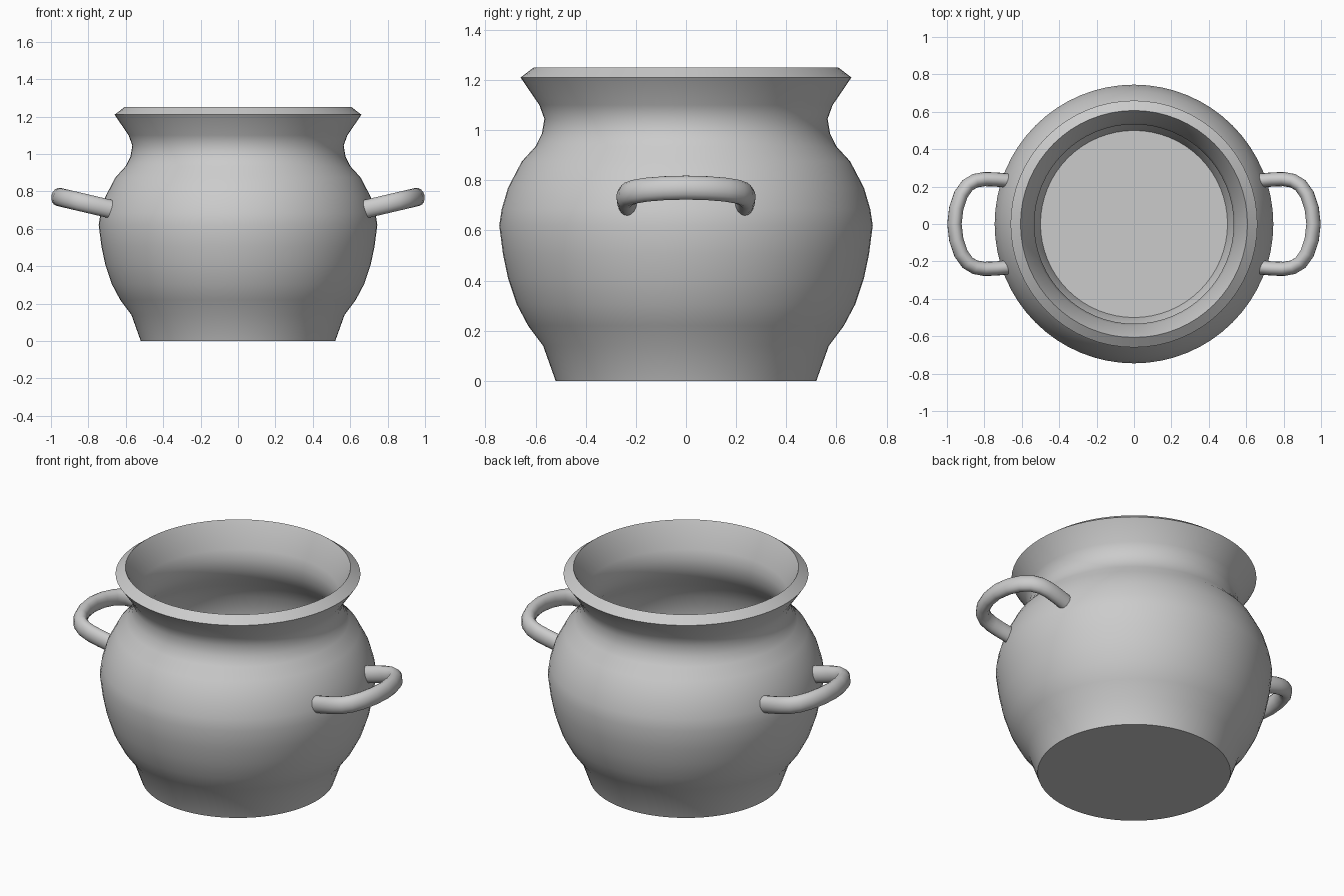
import bpy, bmesh, math
from mathutils import Vector

if "Cube" in bpy.data.objects:
    bpy.data.objects.remove(bpy.data.objects["Cube"])

SEGMENTS = 64


def finish(name, bm):
    bmesh.ops.recalc_face_normals(bm, faces=bm.faces)
    mesh = bpy.data.meshes.new(name)
    bm.to_mesh(mesh)
    bm.free()
    obj = bpy.data.objects.new(name, mesh)
    bpy.context.collection.objects.link(obj)
    bpy.ops.object.select_all(action='DESELECT')
    obj.select_set(True)
    bpy.context.view_layer.objects.active = obj
    bpy.ops.object.shade_smooth_by_angle(angle=math.radians(32))
    return obj


def bridge_rings(bm, rings):
    for a, b in zip(rings, rings[1:]):
        n = len(a)
        for i in range(n):
            bm.faces.new((a[i], a[(i + 1) % n], b[(i + 1) % n], b[i]))
    bm.faces.new(rings[0])
    bm.faces.new(rings[-1])


def lathe(name, profile):
    bm = bmesh.new()
    rings = []
    for r, z in profile:
        rings.append([bm.verts.new((r * math.cos(t), r * math.sin(t), z))
                      for t in (2 * math.pi * i / SEGMENTS for i in range(SEGMENTS))])
    bridge_rings(bm, rings)
    return finish(name, bm)


def handle(name, side):
    # half of the loop in plan, mirrored in y, rising outward
    half = [(0.675, 0.232), (0.74, 0.238), (0.80, 0.24), (0.85, 0.231), (0.89, 0.207),
            (0.925, 0.158), (0.95, 0.085), (0.96, 0)]
    plan = half + [(x, -y) for x, y in half[-2::-1]]
    slope = 0.235
    path = [Vector((x, y, 0.706 + slope * (x - 0.685))) for x, y in plan]
    up = Vector((-slope, 0, 1)).normalized()
    bm = bmesh.new()
    rings = []
    for i, p in enumerate(path):
        tangent = (path[min(i + 1, len(path) - 1)] - path[max(i - 1, 0)]).normalized()
        across = tangent.cross(up)
        ring = []
        for k in range(16):
            t = 2 * math.pi * k / 16
            v = p + across * (0.038 * math.cos(t)) + up * (0.049 * math.sin(t))
            ring.append(bm.verts.new((v.x * side, v.y, v.z)))
        rings.append(ring)
    bridge_rings(bm, rings)
    return finish(name, bm)


# Hollow pot: outside from foot to rim, then inside down to the floor
outer = [(0.52, 0), (0.57, 0.14), (0.63, 0.22), (0.675, 0.305), (0.71, 0.41), (0.73, 0.505),
         (0.745, 0.62), (0.735, 0.685), (0.71, 0.77), (0.655, 0.875), (0.60, 0.935),
         (0.575, 0.985), (0.565, 1.045), (0.585, 1.10), (0.66, 1.21)]
rim = [(0.607, 1.25), (0.592, 1.22)]
inner = [(0.545, 1.10), (0.533, 1.045), (0.543, 0.975), (0.575, 0.91), (0.627, 0.85),
         (0.68, 0.76), (0.71, 0.62), (0.695, 0.505), (0.675, 0.41), (0.64, 0.315),
         (0.595, 0.24), (0.535, 0.15), (0.50, 0.03)]
lathe("pot_body", outer + rim + inner)

# Side handles
handle("right_handle", 1)
handle("left_handle", -1)
